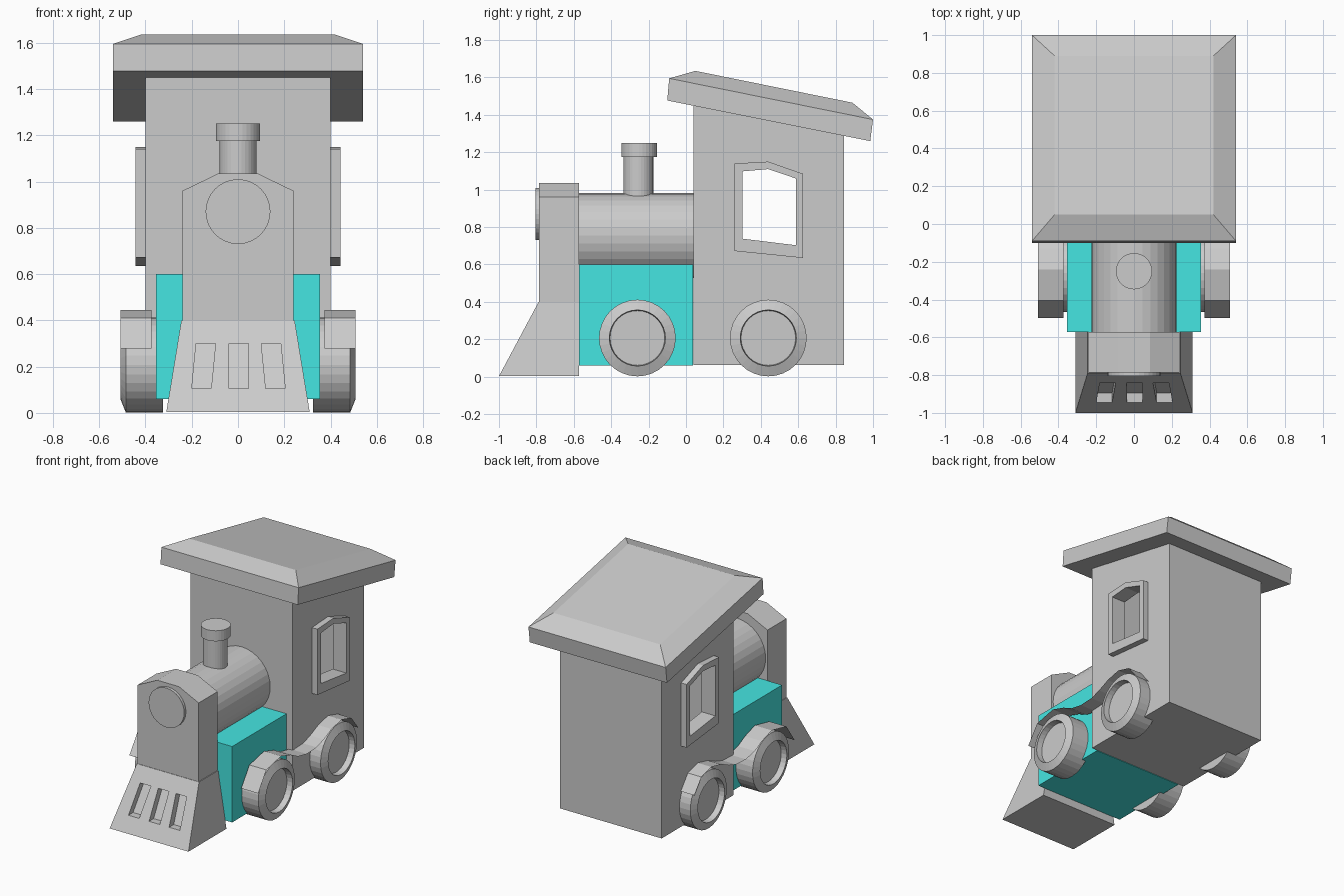
import bpy, bmesh, math
from mathutils import Vector

if "Cube" in bpy.data.objects:
    bpy.data.objects.remove(bpy.data.objects["Cube"])


def make(name, verts, faces):
    me = bpy.data.meshes.new(name)
    bm = bmesh.new()
    vs = [bm.verts.new(v) for v in verts]
    for f in faces:
        bm.faces.new([vs[i] for i in f])
    bmesh.ops.recalc_face_normals(bm, faces=bm.faces)
    bm.to_mesh(me)
    bm.free()
    ob = bpy.data.objects.new(name, me)
    bpy.context.collection.objects.link(ob)
    return ob


def loft(name, rings, caps=True, closed=False):
    """Skin a list of equal-length vertex rings."""
    n, m = len(rings[0]), len(rings)
    faces = []
    for r in range(m if closed else m - 1):
        s = (r + 1) % m
        faces += [(r * n + i, r * n + (i + 1) % n, s * n + (i + 1) % n, s * n + i)
                  for i in range(n)]
    if caps and not closed:
        faces += [tuple(range(n)), tuple(range((m - 1) * n, m * n))]
    return make(name, [v for ring in rings for v in ring], faces)


def side_prism(name, prof, x0, x1):
    return loft(name, [[(x, y, z) for y, z in prof] for x in (x0, x1)])


def turned(name, centre, axis, prof, seg=32):
    """Solid of revolution; prof lists (distance along axis, radius)."""
    c, rings = Vector(centre), []
    for d, r in prof:
        ring = []
        for i in range(seg):
            a = 2 * math.pi * i / seg
            u, v = r * math.cos(a), r * math.sin(a)
            ring.append(c + Vector({'X': (d, u, v), 'Y': (u, d, v), 'Z': (u, v, d)}[axis]))
        rings.append(ring)
    return loft(name, rings)


def cut(ob, cutter):
    mod = ob.modifiers.new("cut", 'BOOLEAN')
    mod.operation, mod.solver, mod.object = 'DIFFERENCE', 'EXACT', cutter
    bpy.context.view_layer.objects.active = ob
    bpy.ops.object.modifier_apply(modifier=mod.name)
    bpy.data.objects.remove(cutter, do_unlink=True)


def rect(x, y0, y1, z0, z1):
    return [(-x, y0, z0), (x, y0, z0), (x, y1, z1), (-x, y1, z1)]


# Hollow cab with a window through both sides
outer = [(0.26, 0.672), (0.625, 0.635), (0.625, 1.085), (0.44, 1.15), (0.26, 1.14)]
inner = [(0.302, 0.738), (0.587, 0.703), (0.587, 1.06), (0.44, 1.11), (0.302, 1.098)]
cab = side_prism("cab", [(0.04, 0.062), (0.845, 0.062), (0.845, 1.29), (0.04, 1.45)], -0.4, 0.4)
cut(cab, side_prism("room_cutter", [(0.11, 0.13), (0.775, 0.13), (0.775, 1.24), (0.11, 1.37)],
                    -0.335, 0.335))
cut(cab, side_prism("window_cutter", inner, -0.6, 0.6))

# Slanted roof with bevelled top
loft("roof", [rect(0.54, -0.10, 0.985, 1.477, 1.26),
              rect(0.54, -0.09, 1.0, 1.595, 1.375),
              rect(0.42, 0.05, 0.89, 1.635, 1.465)])

# Boiler, chimney and front lamp disc
turned("boiler", (0, 0, 0.755), 'Y', [(-0.575, 0.226), (0.045, 0.226)])
turned("chimney", (0, -0.255, 0), 'Z', [(0.94, 0.08), (1.18, 0.08)])
turned("chimney_cap", (0, -0.25, 0), 'Z', [(1.175, 0.096), (1.25, 0.096)])
turned("front_disc", (0, 0, 0.87), 'Y', [(-0.805, 0.14), (-0.78, 0.14)])

# Smokebox with a chamfered crown
crown = [(-0.24, 0.40), (0.24, 0.40), (0.24, 0.96), (0.085, 1.035), (-0.085, 1.035), (-0.24, 0.96)]
loft("smokebox", [[(x, y, z) for x, z in crown] for y in (-0.785, -0.573)])

# Slotted front guard
guard = loft("front_guard", [rect(0.31, -1.0, -0.573, 0.003, 0.003)[:],
                             rect(0.245, -0.788, -0.573, 0.40, 0.40)])
for x in (-0.158, 0.004, 0.162):
    rings = []
    for z, k in ((0.105, 1.0), (0.30, 0.88)):
        face = -1.0 + 0.534 * z
        rings.append([(x * k - 0.042, face - 0.05, z), (x * k + 0.042, face - 0.05, z),
                      (x * k + 0.042, face + 0.05, z), (x * k - 0.042, face + 0.05, z)])
    cut(guard, loft("slot_cutter", rings))

# Coloured chassis block under the boiler
chassis = loft("chassis", [rect(0.355, -0.573, 0.038, z, z) for z in (0.06, 0.60)])
teal = bpy.data.materials.new("teal")
teal.diffuse_color = (0.06, 0.79, 0.76, 1)
teal.use_nodes = True
teal.node_tree.nodes["Principled BSDF"].inputs["Base Color"].default_value = teal.diffuse_color
chassis.data.materials.append(teal)

# Window frames, wheels and thin wavy mudguards on both sides
wave = [(-0.497, 0.278), (-0.405, 0.41), (-0.24, 0.445), (-0.13, 0.41), (-0.05, 0.37),
        (0.05, 0.35), (0.16, 0.355), (0.24, 0.38), (0.33, 0.42), (0.44, 0.445),
        (0.55, 0.415), (0.63, 0.315)]
for s, side in ((1, "right"), (-1, "left")):
    a, b = 0.395 * s, 0.443 * s
    loft("window_frame_" + side,
         [[(x, y, z) for y, z in p] for x, p in ((a, outer), (b, outer), (b, inner), (a, inner))],
         closed=True)
    for y, end in ((-0.26, "front"), (0.44, "rear")):
        turned(f"{end}_wheel_{side}", (0, y, 0.207), 'X',
               [(d * s, r) for d, r in ((0.325, 0.205), (0.485, 0.205), (0.507, 0.15), (0.465, 0.146))])
    n = len(wave)
    make("mudguard_" + side,
         [(x * s, y, z) for x in (0.373, 0.507) for y, z in wave],
         [(i, i + 1, n + i + 1, n + i) for i in range(n - 1)])
